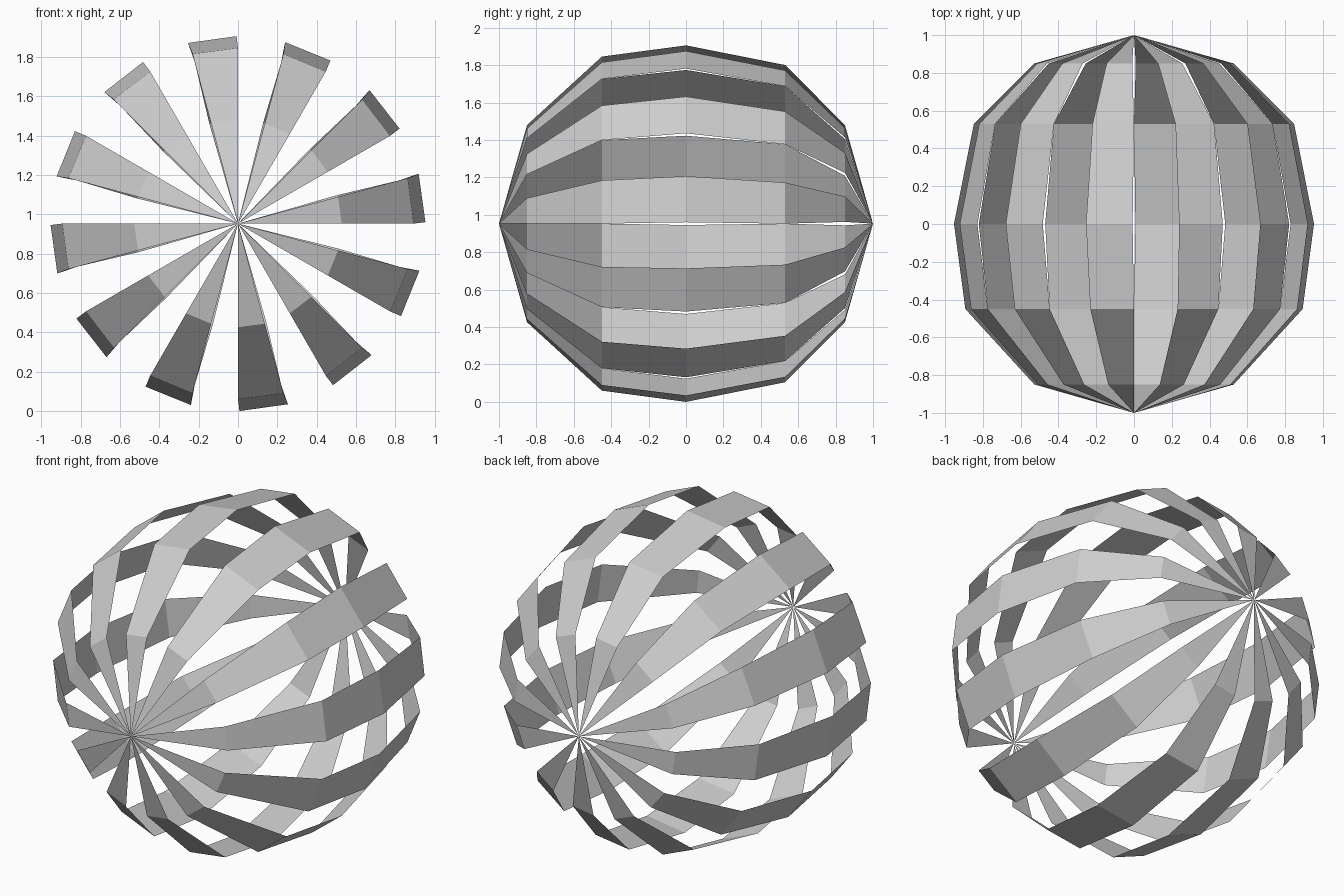
import bpy
import bmesh
from math import sin, cos, radians

cube = bpy.data.objects.get("Cube")
if cube:
    bpy.data.objects.remove(cube, do_unlink=True)

STRIPS = 12
WIDTH = 15            # degrees covered by each strip
CENTRE_Z = 0.953
# Rings between the poles: y, radius, slight twist in degrees
RINGS = [(-0.85, 0.527, 0), (-0.45, 0.893, 0), (0, 0.953, 0.45),
         (0.53, 0.848, 0), (0.85, 0.527, 1)]

# Single plain grey
grey = bpy.data.materials.new("plain grey")
grey.use_nodes = True
colour = (0.62, 0.62, 0.62, 1)
grey.diffuse_color = colour
grey.node_tree.nodes["Principled BSDF"].inputs["Base Color"].default_value = colour


def strip_mesh():
    """One thin curved strip running from the front pole to the back pole."""
    bm = bmesh.new()

    def point(y, r, degrees):
        a = radians(degrees)
        return bm.verts.new((r * cos(a), y, r * sin(a)))

    front = bm.verts.new((0, -1, 0))
    back = bm.verts.new((0, 1, 0))
    pairs = [(point(y, r, t), point(y, r, t + WIDTH)) for y, r, t in RINGS]
    bm.faces.new((front, pairs[0][0], pairs[0][1]))
    for (a, b), (c, d) in zip(pairs, pairs[1:]):
        bm.faces.new((a, c, d, b))
    bm.faces.new((pairs[-1][0], back, pairs[-1][1]))
    mesh = bpy.data.meshes.new("strip")
    bm.to_mesh(mesh)
    bm.free()
    mesh.materials.append(grey)
    return mesh


# Strips spaced evenly about the front-to-back axis
mesh = strip_mesh()
for i in range(STRIPS):
    strip = bpy.data.objects.new(f"sphere_strip_{i + 1}", mesh)
    strip.location.z = CENTRE_Z
    strip.rotation_euler.y = -radians(360 / STRIPS * i)
    bpy.context.collection.objects.link(strip)
